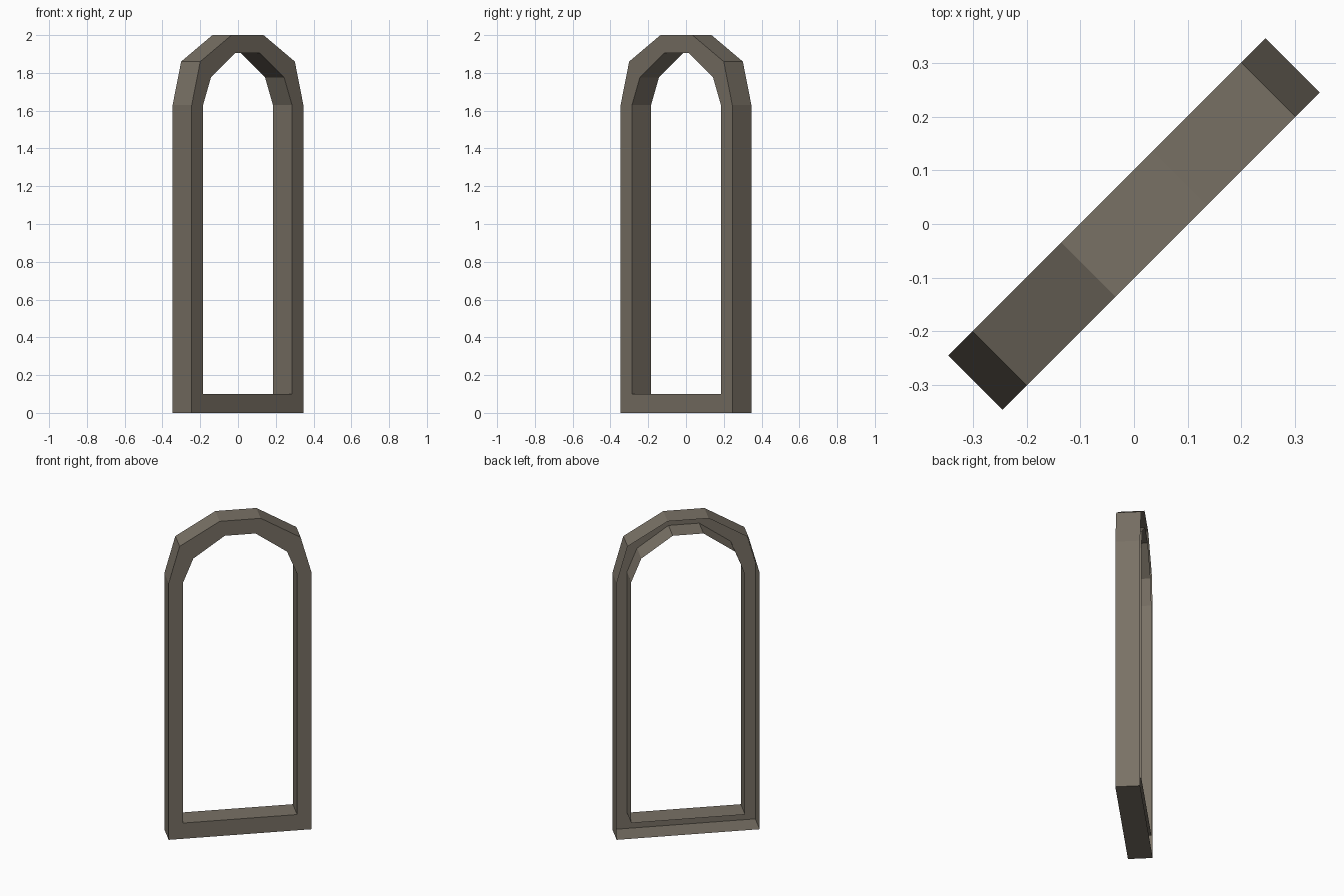
import bpy, bmesh, math
from mathutils import Matrix

if "Cube" in bpy.data.objects:
    bpy.data.objects.remove(bpy.data.objects["Cube"])

HALF_DEPTH = 0.0715


def mirrored(right):
    """Right half of a profile (bottom to top) closed with its mirror image."""
    return right + [(-x, z) for x, z in reversed(right)]


# Arched outlines: outer edge and inner opening
outer = mirrored([(0.418, 0.0), (0.418, 1.63), (0.354, 1.86), (0.12, 2.0)])
inner = mirrored([(0.333, 0.1), (0.333, 1.63), (0.274, 1.776), (0.09, 1.906)])

stone = bpy.data.materials.new("dark warm grey")
stone.diffuse_color = (0.19, 0.165, 0.13, 1.0)
stone.use_nodes = True
stone.node_tree.nodes["Principled BSDF"].inputs["Base Color"].default_value = stone.diffuse_color

bm = bmesh.new()


def ring(profile, y):
    return [bm.verts.new((x, y, z)) for x, z in profile]


outer_front, outer_back = ring(outer, -HALF_DEPTH), ring(outer, HALF_DEPTH)
inner_front, inner_back = ring(inner, -HALF_DEPTH), ring(inner, HALF_DEPTH)

# Front face, outer wall and opening wall; the back is left open (hollow shell)
n = len(outer)
for a, b in ((outer_back, outer_front), (outer_front, inner_front), (inner_front, inner_back)):
    for i in range(n):
        j = (i + 1) % n
        bm.faces.new((a[i], a[j], b[j], b[i]))

# The frame stands turned 45 degrees
bm.transform(Matrix.Rotation(math.radians(45), 4, 'Z'))

mesh = bpy.data.meshes.new("arched_frame")
bm.to_mesh(mesh)
bm.free()
mesh.materials.append(stone)
frame = bpy.data.objects.new("arched_frame", mesh)
bpy.context.collection.objects.link(frame)
